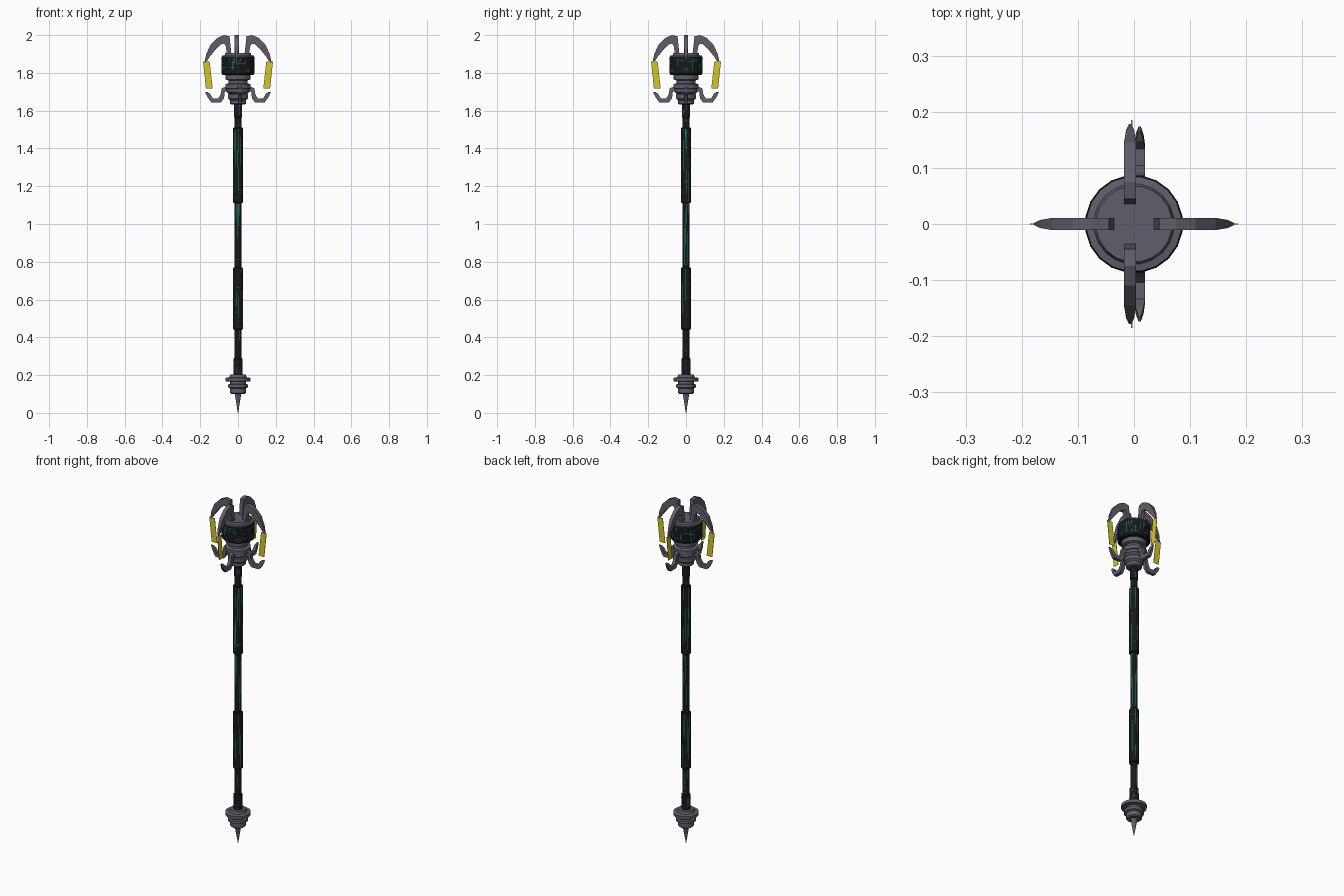
import bpy, math, random
from mathutils import Matrix

if "Cube" in bpy.data.objects:
    bpy.data.objects.remove(bpy.data.objects["Cube"])

random.seed(4)


def material(name, rgb):
    m = bpy.data.materials.new(name)
    m.diffuse_color = (*rgb, 1)
    m.use_nodes = True
    m.node_tree.nodes["Principled BSDF"].inputs["Base Color"].default_value = m.diffuse_color
    return m


METAL = material("dark_metal", (0.12, 0.11, 0.15))
BLACK = material("black_casing", (0.008, 0.009, 0.01))
TEAL = material("teal_trace", (0.01, 0.25, 0.19))
YELLOW = material("yellow_crystal", (0.65, 0.56, 0.02))


def make(name, verts, faces, mat):
    me = bpy.data.meshes.new(name)
    me.from_pydata(verts, [], faces)
    me.materials.append(mat)
    me.validate()
    ob = bpy.data.objects.new(name, me)
    bpy.context.collection.objects.link(ob)
    return ob


def lathe(name, profile, n, mat):
    """Solid of revolution from (radius, z) points listed bottom to top."""
    verts, faces = [], []
    for r, z in profile:
        for i in range(n):
            a = 2 * math.pi * (i + 0.5) / n
            verts.append((r * math.cos(a), r * math.sin(a), z))
    for j in range(len(profile) - 1):
        for i in range(n):
            k = (i + 1) % n
            faces.append((j * n + i, j * n + k, j * n + n + k, j * n + n + i))
    faces.append(tuple(reversed(range(n))))
    faces.append(tuple(range((len(profile) - 1) * n, len(profile) * n)))
    return make(name, verts, faces, mat)


def traces(name, r, z0, z1, n, count, w):
    """Fine circuit lines lying just above the facets of a casing."""
    verts, faces = [], []
    ap, half = r * math.cos(math.pi / n) + 0.0006, r * math.sin(math.pi / n)
    for _ in range(count):
        a = 2 * math.pi * random.randrange(n) / n
        z = random.uniform(z0 + w, z1 - w)
        if random.random() < 0.5:
            u = random.uniform(-half, half - w)
            box = (u, u + w, z, min(z1 - w, z + random.uniform(0.2, 0.6) * (z1 - z0)))
        else:
            box = (-half, half, z, z + w)
        b = len(verts)
        for u, v in ((0, 2), (1, 2), (1, 3), (0, 3)):
            t = box[u]
            verts.append((ap * math.cos(a) - t * math.sin(a),
                          ap * math.sin(a) + t * math.cos(a), box[v]))
        faces.append((b, b + 1, b + 2, b + 3))
    make(name, verts, faces, TEAL)


def arm(name, stations, mat, angle, offset):
    """Box-section claw lofted through (r_out, z_out, r_in, z_in, half_width)."""
    verts, faces = [], []
    for ro, zo, ri, zi, h in stations:
        verts += [(ro, -h, zo), (ro, h, zo), (ri, h, zi), (ri, -h, zi)]
    for j in range(0, 4 * len(stations) - 4, 4):
        for i in range(4):
            k = (i + 1) % 4
            faces.append((j + i, j + 4 + i, j + 4 + k, j + k))
    e = len(verts) - 4
    faces += [(0, 1, 2, 3), (e + 3, e + 2, e + 1, e)]
    ob = make(name, verts, faces, mat)
    ob.data.transform(Matrix.Translation((offset if abs(math.sin(angle)) > 0.5 else 0, 0, 0))
                      @ Matrix.Rotation(angle, 4, 'Z'))


# Foot: spike and stepped collar
lathe("foot_spike", [(0.0008, 0), (0.018, 0.1)], 12, METAL)
lathe("foot_collar", [(0.036, 0.10), (0.042, 0.105), (0.042, 0.13), (0.054, 0.135),
                      (0.054, 0.15), (0.044, 0.153), (0.044, 0.165), (0.068, 0.168),
                      (0.068, 0.185), (0.047, 0.188), (0.042, 0.203)], 20, METAL)

# Shaft with thicker grip sleeves
SIDES = 12
sections = [("shaft_core", 0.019, 0.19, 1.65, 90), ("foot_sleeve", 0.025, 0.2, 0.29, 22),
            ("lower_grip", 0.027, 0.44, 0.77, 45), ("upper_grip", 0.027, 1.11, 1.51, 55),
            ("neck_sleeve", 0.0215, 1.56, 1.64, 22)]
for name, r, z0, z1, count in sections:
    c = 0.004
    lathe(name, [(r - c, z0), (r, z0 + c), (r, z1 - c), (r - c, z1)], SIDES, BLACK)
    if name == "shaft_core":
        for a, b in ((0.29, 0.44), (0.77, 1.11), (1.51, 1.56)):
            traces("shaft_traces", r, a, b, SIDES, int(120 * (b - a)), 0.0022)
    else:
        traces(name + "_traces", r, z0 + c, z1 - c, SIDES, count, 0.0022)

# Head: stepped collar, dark drum and top cap
lathe("head_collar", [(0.036, 1.632), (0.042, 1.637), (0.042, 1.655), (0.054, 1.665),
                      (0.054, 1.685), (0.048, 1.688), (0.062, 1.70), (0.062, 1.715),
                      (0.068, 1.718), (0.068, 1.74), (0.05, 1.745), (0.05, 1.76),
                      (0.066, 1.765), (0.066, 1.795)], 20, METAL)
lathe("head_drum", [(0.082, 1.79), (0.0875, 1.796), (0.0875, 1.884), (0.084, 1.889)], 20, BLACK)
traces("drum_traces", 0.0875, 1.80, 1.88, 20, 75, 0.002)
lathe("head_cap", [(0.085, 1.885), (0.085, 1.891), (0.072, 1.893), (0.068, 1.905)], 20, METAL)

# Four claws, each with an upper hook, a lower hook and a thin crystal blade
upper = [(0.178, 1.855, 0.169, 1.855, 0.002), (0.168, 1.90, 0.150, 1.885, 0.007),
         (0.145, 1.95, 0.115, 1.928, 0.011), (0.110, 1.985, 0.092, 1.950, 0.011),
         (0.075, 2.0, 0.075, 1.955, 0.011), (0.045, 1.994, 0.066, 1.945, 0.011),
         (0.035, 1.90, 0.058, 1.90, 0.011)]
lower = [(0.174, 1.698, 0.164, 1.70, 0.002), (0.160, 1.67, 0.148, 1.69, 0.007),
         (0.140, 1.642, 0.134, 1.665, 0.010), (0.092, 1.642, 0.104, 1.665, 0.010),
         (0.074, 1.665, 0.092, 1.685, 0.010), (0.070, 1.70, 0.086, 1.718, 0.010),
         (0.040, 1.705, 0.040, 1.738, 0.010)]
blade = [(0.185, 1.86, 0.150, 1.86, 0.001), (0.170, 1.718, 0.134, 1.718, 0.001)]
for i in range(4):
    ang = i * math.pi / 2
    arm(f"upper_claw_{i + 1}", upper, METAL, ang, -0.007)
    arm(f"lower_claw_{i + 1}", lower, METAL, ang, 0.010)
    arm(f"crystal_blade_{i + 1}", blade, YELLOW, ang, -0.004)
